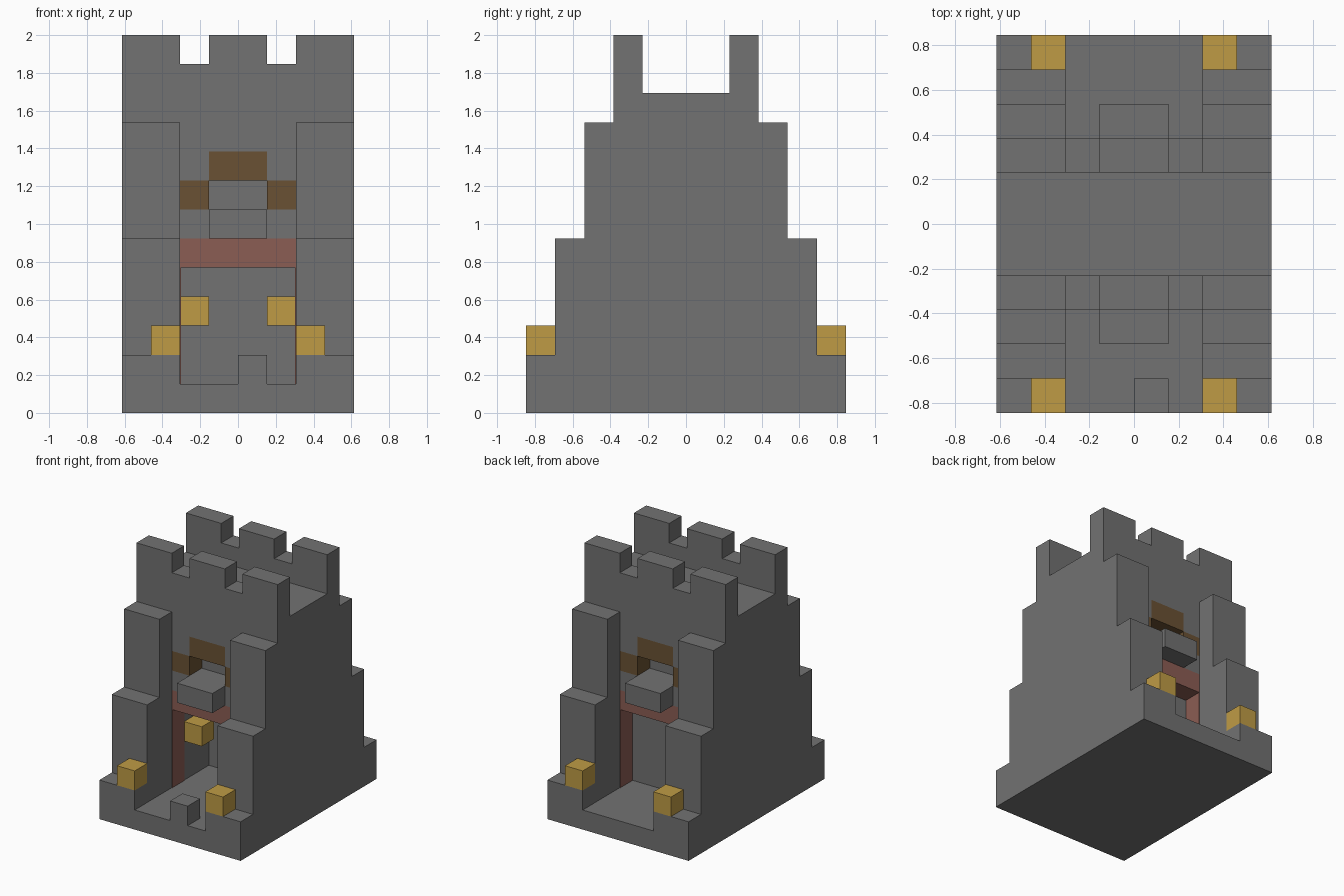
import bpy
import bmesh

U = 2 / 13  # one block; the tower is 13 blocks tall

cube = bpy.data.objects.get("Cube")
if cube:
    bpy.data.objects.remove(cube, do_unlink=True)


def material(name, rgb):
    m = bpy.data.materials.new(name)
    m.use_nodes = True
    m.diffuse_color = (*rgb, 1)
    bsdf = next(n for n in m.node_tree.nodes if n.type == 'BSDF_PRINCIPLED')
    bsdf.inputs["Base Color"].default_value = (*rgb, 1)
    bsdf.inputs["Roughness"].default_value = 0.9
    return m


STONE = material("grey stone", (0.168, 0.168, 0.168))
GOLD = material("lamp gold", (0.52, 0.33, 0.06))
WOOD = material("brown wood", (0.144, 0.083, 0.033))
BRICK = material("red brick", (0.258, 0.109, 0.087))


def prism(name, mat, outline, x0, x1):
    """Extrude a (y, z) outline along x, measured in blocks."""
    bm = bmesh.new()
    face = bm.faces.new([bm.verts.new((x0 * U, y * U, z * U)) for y, z in outline])
    new = bmesh.ops.extrude_face_region(bm, geom=[face])["geom"]
    moved = [v for v in new if isinstance(v, bmesh.types.BMVert)]
    bmesh.ops.translate(bm, verts=moved, vec=((x1 - x0) * U, 0, 0))
    bmesh.ops.recalc_face_normals(bm, faces=bm.faces)
    me = bpy.data.meshes.new(name)
    bm.to_mesh(me)
    bm.free()
    me.materials.append(mat)
    ob = bpy.data.objects.new(name, me)
    bpy.context.collection.objects.link(ob)
    return ob


def box(name, mat, x, y, z):
    y0, y1 = sorted(y)
    return prism(name, mat, [(y0, z[0]), (y1, z[0]), (y1, z[1]), (y0, z[1])], *sorted(x))


# Stepped side walls
half = [(5.5, 0), (5.5, 2), (4.5, 2), (4.5, 6), (3.5, 6), (3.5, 10), (2.5, 10), (2.5, 11)]
outline = half + [(-y, z) for y, z in reversed(half)]
prism("left_wall", STONE, outline, 2, 4)
prism("right_wall", STONE, outline, -4, -2)

# Passage floor, inner wall and mass above the gate room
box("passage_floor", STONE, (-2, 2), (-5.5, 5.5), (0, 1))
box("inner_wall", STONE, (-2, 2), (0.5, 1.5), (1, 11))
box("upper_core", STONE, (-2, 2), (-1.5, 0.5), (5, 11))
box("entry_post", STONE, (0, 1), (-5.5, -4.5), (1, 2))

for s, end in ((-1, "front"), (1, "back")):
    wall = (s * 1.5, s * 2.5)
    # Gate lintel, sill, balcony, window and parapet
    box(end + "_gate_lintel", BRICK, (-2, 2), wall, (5, 6))
    box(end + "_window_sill", STONE, (-2, 2), wall, (6, 7))
    box(end + "_balcony", STONE, (-1, 1), (s * 2.5, s * 3.5), (6, 7))
    box(end + "_window_head", WOOD, (-1, 1), wall, (8, 9))
    box(end + "_upper_wall", STONE, (-2, 2), wall, (9, 11))
    box(end + "_parapet", STONE, (-4, 4), wall, (11, 12))
    box(end + "_middle_merlon", STONE, (-1, 1), wall, (12, 13))
    for t, side in ((1, "left"), (-1, "right")):
        tag = end + "_" + side
        box(tag + "_gate_jamb", BRICK, (t * 1.97, t * 2), wall, (1, 5))
        box(tag + "_window_frame", WOOD, (t, t * 2), wall, (7, 8))
        box(tag + "_window_shoulder", STONE, (t, t * 2), wall, (8, 9))
        box(tag + "_merlon", STONE, (t * 2, t * 4), wall, (12, 13))
        box(tag + "_base_lamp", GOLD, (t * 2, t * 3), (s * 4.5, s * 5.5), (2, 3))

# Lamps inside the gate room
for t, side in ((1, "left"), (-1, "right")):
    box(side + "_room_lamp", GOLD, (t, t * 2), (-1.5, -0.5), (3, 4))
